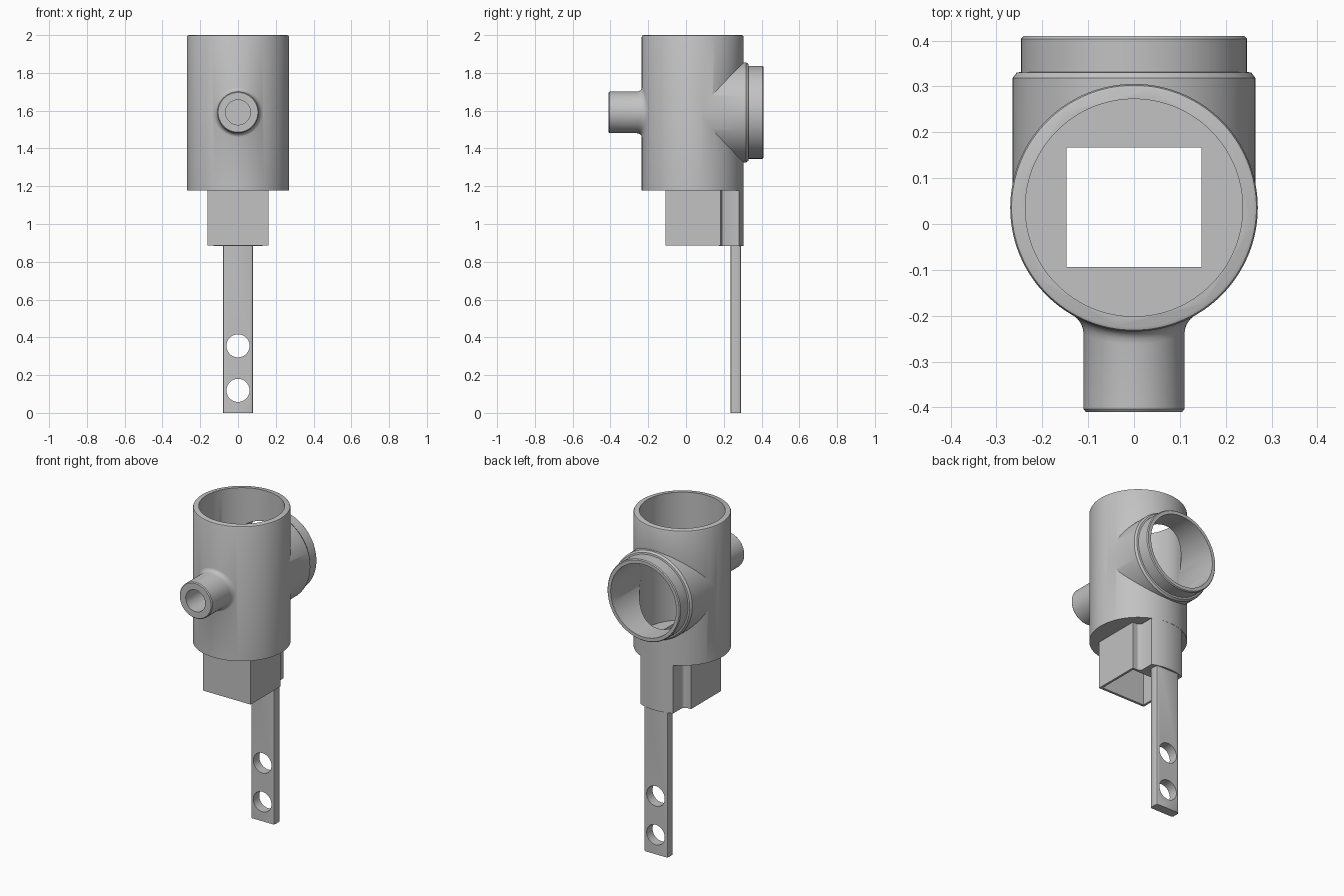
import bpy, bmesh, math

cube = bpy.data.objects.get("Cube")
if cube:
    bpy.data.objects.remove(cube)

CY = 0.0355     # barrel axis position in y
CZ = 1.591      # height of the side ports
R = 0.27        # barrel radius
GREY = (0.54, 0.54, 0.54, 1)

grey = bpy.data.materials.new("plain grey")
grey.use_nodes = True
grey.diffuse_color = GREY
grey.node_tree.nodes["Principled BSDF"].inputs["Base Color"].default_value = GREY


def finish(name, bm):
    bmesh.ops.recalc_face_normals(bm, faces=bm.faces)
    mesh = bpy.data.meshes.new(name)
    bm.to_mesh(mesh)
    bm.free()
    mesh.materials.append(grey)
    obj = bpy.data.objects.new(name, mesh)
    bpy.context.collection.objects.link(obj)
    return obj


def lathe(name, profile, axis, n=96, cz=CZ):
    """Closed solid of revolution from (radius, position) pairs along z or y."""
    bm = bmesh.new()
    rings = []
    for r, h in profile:
        ring = []
        for i in range(n):
            a = 2 * math.pi * i / n
            c, s = r * math.cos(a), r * math.sin(a)
            ring.append(bm.verts.new((c, CY + s, h) if axis == "z" else (c, h, cz + s)))
        rings.append(ring)
    for lo, hi in zip(rings, rings[1:]):
        for i in range(n):
            j = (i + 1) % n
            bm.faces.new((lo[i], lo[j], hi[j], hi[i]))
    bm.faces.new(rings[0])
    bm.faces.new(rings[-1])
    return finish(name, bm)


def prism(name, outline, z0, z1):
    """Vertical extrusion of an xy outline."""
    bm = bmesh.new()
    face = bm.faces.new([bm.verts.new((x, y, z0)) for x, y in outline])
    grown = bmesh.ops.extrude_face_region(bm, geom=[face])["geom"]
    for v in grown:
        if isinstance(v, bmesh.types.BMVert):
            v.co.z = z1
    return finish(name, bm)


def rect(x, y0, y1):
    return [(-x, y0), (x, y0), (x, y1), (-x, y1)]


def combine(target, others, operation):
    for other in others:
        mod = target.modifiers.new("combine", "BOOLEAN")
        mod.operation = operation
        mod.solver = "EXACT"
        mod.object = other
        bpy.context.view_layer.update()
        graph = bpy.context.evaluated_depsgraph_get()
        result = bpy.data.meshes.new_from_object(target.evaluated_get(graph))
        target.modifiers.clear()
        target.data = result
        bpy.data.objects.remove(other)


def smooth(obj):
    bpy.ops.object.select_all(action="DESELECT")
    obj.select_set(True)
    bpy.context.view_layer.objects.active = obj
    bpy.ops.object.shade_smooth_by_angle(angle=math.radians(30))


# Barrel, with a rounded top rim
body = lathe("barrel_with_ports", [(R, 1.178), (R, 1.99), (R - 0.003, 1.997), (R - 0.01, 2.0)], "z", 128)

# Large rear port with stepped collar
rear_port = lathe("rear_port", [(0.2, CY + 0.01), (0.265, CY + 0.05), (0.265, 0.318), (0.256, 0.33),
                                (0.246, 0.332), (0.246, 0.404), (0.241, 0.41)], "y", 120)

# Small front spigot whose root fillet follows the barrel surface
front = CY - R
spigot = lathe("front_spigot", [(0.105, -0.41), (0.11, -0.404), (0.11, front - 0.028), (0.112, front - 0.016),
                                (0.117, front - 0.007), (0.124, front - 0.002), (0.134, front + 0.001),
                                (0.13, front + 0.012)], "y", 72)
for v in spigot.data.vertices:
    if v.co.y > front - 0.05:
        v.co.y += R - math.sqrt(R * R - v.co.x ** 2)

# Square chute under the barrel
chute = prism("square_chute", rect(0.161, -0.109, 0.182), 0.886, 1.2)

# Curved bracket joining chute, barrel and mounting strap
half = 0.11
arc_r = R - 0.0006
end = math.asin(half / arc_r)
arc = []
for i in range(13):
    a = end - 2 * end * i / 12
    arc.append((arc_r * math.sin(a), CY + arc_r * math.cos(a)))
fillet = [(half + 0.02, 0.175), (half + 0.018, 0.183), (half + 0.006, 0.19), (half, 0.202)]
outline = [(-x, y) for x, y in reversed(fillet)] + fillet
bracket = prism("rear_bracket", outline + arc, 0.884, 1.2)

combine(body, [rear_port, spigot, chute, bracket], "UNION")

# Hollow interior: barrel bore, rear bore, blind spigot bore, square outlet
bores = [
    lathe("barrel_bore", [(0.237, 1.22), (0.237, 2.03)], "z", 128),
    lathe("rear_bore", [(0.221, CY + 0.005), (0.221, 0.45)], "y", 120),
    lathe("spigot_bore", [(0.066, -0.45), (0.066, -0.235)], "y", 72),
    prism("chute_bore", rect(0.147, -0.094, 0.167), 0.8, 1.3),
]
combine(body, bores, "DIFFERENCE")
smooth(body)

# Mounting strap with rounded long edges and two bolt holes
c = 0.011
y0, y1 = 0.235, 0.292
right = [(0.08 - c, y0), (0.08 - 0.3 * c, y0 + 0.3 * c), (0.08, y0 + c),
         (0.08, y1 - c), (0.08 - 0.3 * c, y1 - 0.3 * c), (0.08 - c, y1)]
strap = prism("mounting_strap", right + [(-x, y) for x, y in reversed(right)], 0, 0.95)
holes = [lathe("bolt_hole", [(0.061, 0.15), (0.061, 0.4)], "y", 64, z) for z in (0.119, 0.355)]
combine(strap, holes, "DIFFERENCE")
smooth(strap)
